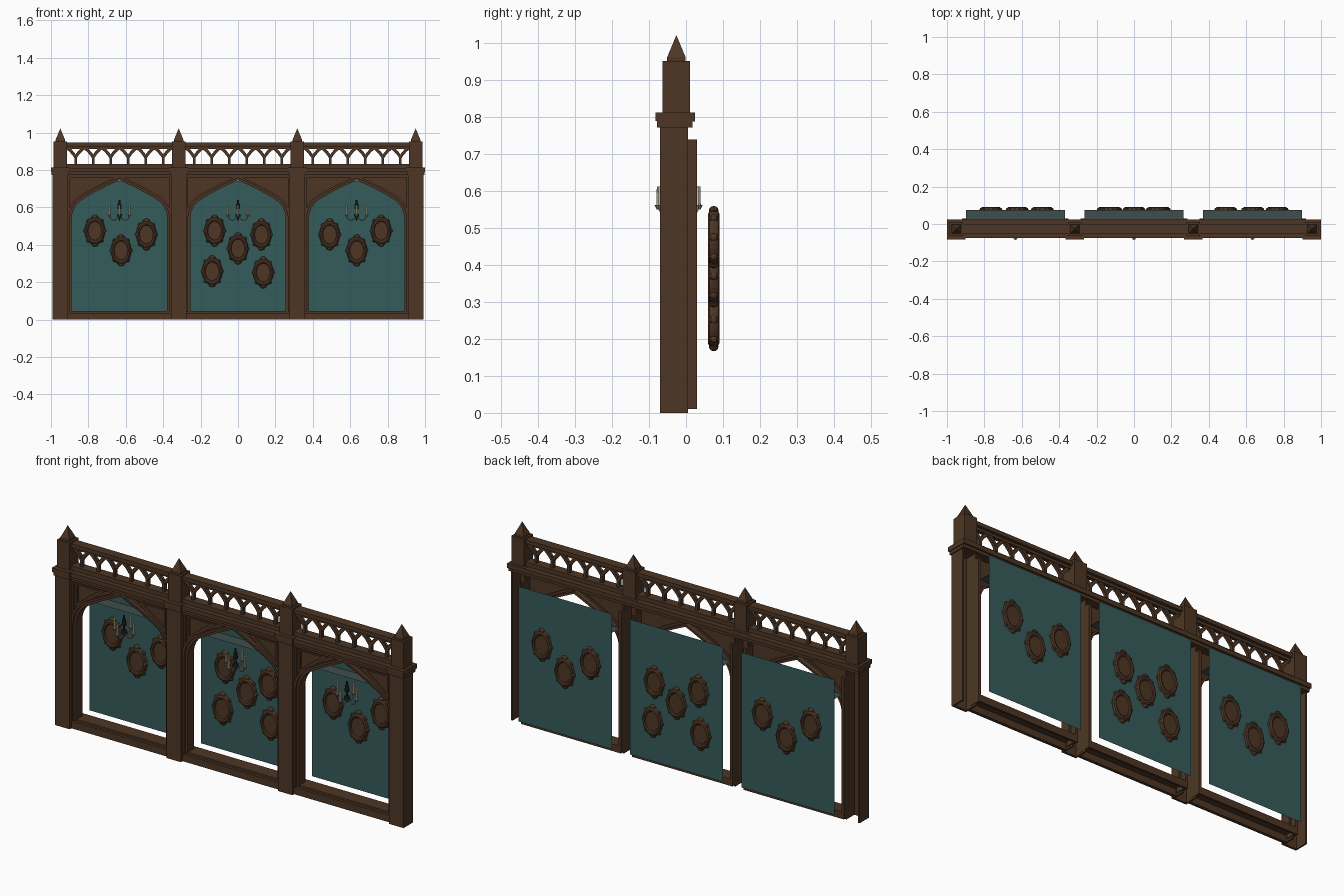
import bpy, bmesh, math
from mathutils import Vector

if "Cube" in bpy.data.objects:
    bpy.data.objects.remove(bpy.data.objects["Cube"])


def mat(name, c):
    m = bpy.data.materials.new(name)
    m.diffuse_color = (*c, 1)
    m.use_nodes = True
    m.node_tree.nodes["Principled BSDF"].inputs["Base Color"].default_value = m.diffuse_color
    return m


WOOD = mat("dark wood", (0.075, 0.037, 0.018))
TEAL = mat("teal wall", (0.036, 0.108, 0.104))
SLATE = mat("slate ceiling", (0.05, 0.075, 0.075))
IRON = mat("steel", (0.22, 0.27, 0.28))
BLACK = mat("black iron", (0.02, 0.018, 0.016))
CREAM = mat("candle cream", (0.72, 0.62, 0.38))


def finish(name, bm, m, smooth=False):
    bmesh.ops.recalc_face_normals(bm, faces=bm.faces)
    me = bpy.data.meshes.new(name)
    bm.to_mesh(me)
    bm.free()
    me.materials.append(m)
    for p in me.polygons:
        p.use_smooth = smooth
    ob = bpy.data.objects.new(name, me)
    bpy.context.collection.objects.link(ob)
    return ob


def add_box(bm, x0, x1, y0, y1, z0, z1):
    vs = bmesh.ops.create_cube(bm, size=1)["verts"]
    for v in vs:
        v.co = Vector(((x0 + x1) / 2 + v.co.x * (x1 - x0),
                       (y0 + y1) / 2 + v.co.y * (y1 - y0),
                       (z0 + z1) / 2 + v.co.z * (z1 - z0)))


def boxes(name, m, *dims):
    bm = bmesh.new()
    for d in dims:
        add_box(bm, *d)
    return finish(name, bm, m)


def strip(name, inner, outer, y0, y1, m):
    """Solid band between two polylines in the xz plane."""
    bm = bmesh.new()
    rings = [[bm.verts.new(p) for p in ((a[0], y0, a[1]), (b[0], y0, b[1]),
                                        (b[0], y1, b[1]), (a[0], y1, a[1]))]
             for a, b in zip(inner, outer)]
    for r, s in zip(rings, rings[1:]):
        for i in range(4):
            j = (i + 1) % 4
            bm.faces.new((r[i], r[j], s[j], s[i]))
    bm.faces.new(rings[0])
    bm.faces.new(rings[-1])
    return finish(name, bm, m)


def plane(name, corners, m):
    bm = bmesh.new()
    bm.faces.new([bm.verts.new(c) for c in corners])
    return finish(name, bm, m)


def arch(cx, d, foot):
    """Four-centred pointed arch, offset outwards by d, with legs down to foot."""
    w, r, zs = 0.255, 0.12 + d, 0.54
    half = [(w + d, foot)]
    for i in range(8):
        a = math.radians(55 * i / 7)
        half.append((w - 0.12 + r * math.cos(a), zs + r * math.sin(a)))
    p0, p1, p2 = half[-1], (0.125 + d * .5, 0.69 + d * .85), (0, 0.745 + d)
    for i in range(1, 8):
        t = i / 7
        half.append(tuple((1 - t) ** 2 * p0[k] + 2 * t * (1 - t) * p1[k] + t * t * p2[k] for k in (0, 1)))
    pts = half + [(-x, z) for x, z in reversed(half[:-1])]
    return [(cx + x, z) for x, z in pts]


# Pillars: open-backed channels with square pinnacles
for n, x in enumerate((-0.95, -0.317, 0.317, 0.95)):
    h = 0.041
    boxes(f"pillar_{n}", WOOD, (x - h, x + h, -0.07, -0.058, 0, 0.78),
          (x - h, x - h + .008, -0.06, 0.005, 0, 0.78),
          (x + h - .008, x + h, -0.06, 0.005, 0, 0.78))
    boxes(f"pillar_capital_{n}", WOOD, (x - .046, x + .046, -0.078, 0.018, 0.772, 0.79),
          (x - .05, x + .05, -0.083, 0.025, 0.79, 0.812))
    boxes(f"pinnacle_block_{n}", WOOD, (x - .036, x + .036, -0.063, 0.011, 0.81, 0.952))
    bm = bmesh.new()
    add_box(bm, x - .025, x + .025, -0.051, -0.001, 0.95, 0.963)
    res = bmesh.ops.create_cone(bm, segments=4, radius1=.0354, radius2=0, depth=.06, cap_ends=True)
    for v in res["verts"]:
        c = math.sqrt(.5)
        v.co = Vector((x + (v.co.x - v.co.y) * c, -0.026 + (v.co.x + v.co.y) * c, 0.992 + v.co.z))
    finish(f"pinnacle_spire_{n}", bm, WOOD)

# Long cornice
boxes("cornice", WOOD, (-0.985, 0.985, -0.066, 0.018, 0.772, 0.79), (-1, 1, -0.075, 0.025, 0.788, 0.81))


def candelabrum(cx):
    cy = -0.02
    bm = bmesh.new()
    for r, z0, z1 in ((.006, .535, .64), (.016, .55, .565), (.012, .59, .62)):
        res = bmesh.ops.create_cone(bm, segments=10, radius1=r, radius2=r * .8, depth=z1 - z0, cap_ends=True)
        for v in res["verts"]:
            v.co += Vector((cx, cy, (z0 + z1) / 2))
    finish("chandelier_stem", bm, BLACK)
    cu = bpy.data.curves.new("chandelier_arms", "CURVE")
    cu.dimensions = "3D"
    cu.bevel_depth = 0.003
    cu.bevel_resolution = 1
    candles, cups = bmesh.new(), bmesh.new()
    for k in range(4):
        dx, dy = math.cos(k * math.pi / 2), math.sin(k * math.pi / 2)
        sp = cu.splines.new("POLY")
        prof = ((.0, .555), (.012, .54), (.028, .53), (.044, .535), (.054, .555))
        sp.points.add(len(prof) - 1)
        for p, (r, z) in zip(sp.points, prof):
            p.co = (cx + dx * r, cy + dy * r, z, 1)
        for bm, r1, r2, z0, z1 in ((cups, .005, .011, .55, .562), (candles, .006, .005, .562, .612)):
            res = bmesh.ops.create_cone(bm, segments=8, radius1=r1, radius2=r2, depth=z1 - z0, cap_ends=True)
            for v in res["verts"]:
                v.co += Vector((cx + dx * .054, cy + dy * .054, (z0 + z1) / 2))
    cu.materials.append(IRON)
    bpy.context.collection.objects.link(bpy.data.objects.new("chandelier_arms", cu))
    finish("chandelier_cups", cups, IRON)
    finish("chandelier_candles", candles, CREAM)


def portrait(x, z):
    """Oval frame with a raised rim on both sides and carved crests."""
    bm = bmesh.new()
    prof = ((0, .009), (.036, .009), (.039, .014), (.046, .016), (.052, .012), (.055, 0))
    prof = prof + tuple((r, -h) for r, h in reversed(prof[:-1]))
    n, rings = 28, []
    for r, h in prof:
        r = max(r, .0005)
        rings.append([bm.verts.new((x + r * math.cos(a), .075 - h, z + (r * 1.36) * math.sin(a)))
                      for a in (2 * math.pi * i / n for i in range(n))])
    for a, b in zip(rings, rings[1:]):
        for i in range(n):
            bm.faces.new((a[i], a[(i + 1) % n], b[(i + 1) % n], b[i]))
    bm.faces.new(rings[0])
    bm.faces.new(rings[-1])
    for k in range(8):
        a = k * math.pi / 4
        big = k in (2, 6)
        res = bmesh.ops.create_uvsphere(bm, u_segments=8, v_segments=6, radius=1)
        for v in res["verts"]:
            s = (.018, .013, .012) if big else (.009, .012, .011)
            v.co = Vector((x + .052 * math.cos(a) + v.co.x * s[0], .075 + v.co.y * s[1],
                           z + .073 * math.sin(a) + v.co.z * s[2]))
    finish("portrait_frame", bm, WOOD)


for cx in (-0.634, 0, 0.634):
    # Arch mouldings, spandrels and trim
    inner, mid, outer = arch(cx, 0, 0.04), arch(cx, 0.012, 0.04), arch(cx, 0.024, 0.04)
    strip("arch_inner_moulding", inner, mid, -0.045, 0.005, WOOD)
    strip("arch_outer_moulding", mid, outer, -0.056, -0.02, WOOD)
    top = [(x, 0.775) for x, z in mid[1:-1]]
    strip("spandrel", mid[1:-1], top, -0.038, -0.026, WOOD)
    boxes("spandrel_trim", WOOD, (cx - .278, cx + .278, -0.056, -0.03, 0.757, 0.775),
          *[(cx + s * .275 - .008, cx + s * .275 + .008, -0.05, -0.026, 0.04, 0.775) for s in (-1, 1)])
    for s in (-1, 1):  # raised triangle inside each spandrel
        o = [(cx + s * .255, .62), (cx + s * .255, .748), (cx + s * .09, .748), (cx + s * .255, .62)]
        c = (cx + s * .222, .722)
        i = [(c[0] + (x - c[0]) * .72, c[1] + (z - c[1]) * .72) for x, z in o]
        strip("spandrel_triangle", i, o, -0.046, -0.03, WOOD)
    # Rear jamb plates and sill
    boxes("rear_jamb", WOOD, *[(cx + s * .278 - .007, cx + s * .278 + .007, -0.03, 0.03, 0.01, 0.74) for s in (-1, 1)])
    boxes("sill", WOOD, (cx - .276, cx + .276, -0.056, -0.04, 0, 0.036),
          (cx - .276, cx + .276, -0.042, 0.03, 0.034, 0.046),
          (cx - .276, cx + .276, 0.02, 0.03, 0.01, 0.046))
    # Back wall and its thin ceiling
    a, b = cx - .265, cx + .265
    plane("back_wall", ((a, .076, .045), (b, .076, .045), (b, .076, .74), (a, .076, .74)), TEAL)
    plane("ceiling", ((a, .012, .642), (b, .012, .642), (b, .076, .642), (a, .076, .642)), SLATE)
    candelabrum(cx)
    # Balustrade: rails and forked tracery
    x0, x1 = cx - .281, cx + .281
    boxes("balustrade_rails", WOOD, (x0, x1, -0.05, -0.002, 0.81, 0.832), (x0, x1, -0.036, -0.016, 0.912, 0.926),
          (x0, x1, -0.05, -0.002, 0.926, 0.946))
    n = 6
    p = (x1 - x0) / n
    for k in range(n):
        x = x0 + p * (k + .5)
        boxes("baluster", WOOD, (x - .007, x + .007, -0.035, -0.017, 0.83, 0.876))
        for s in (-1, 1):
            line = [(0, .868), (.012, .886), (.028, .904), (p / 2, .92)]
            lo = [(x + s * (u + .005), z - .007) for u, z in line]
            hi = [(x + s * (u - .005), z + .007) for u, z in line]
            strip("tracery_branch", lo, hi, -0.034, -0.018, WOOD)

# Oval portraits
for x, z in ((-.765, .475), (-.625, .37), (-.49, .455), (-.125, .475), (0, .38), (.125, .455),
             (-.138, .258), (.135, .252), (.49, .455), (.635, .37), (.765, .475)):
    portrait(x, z)
